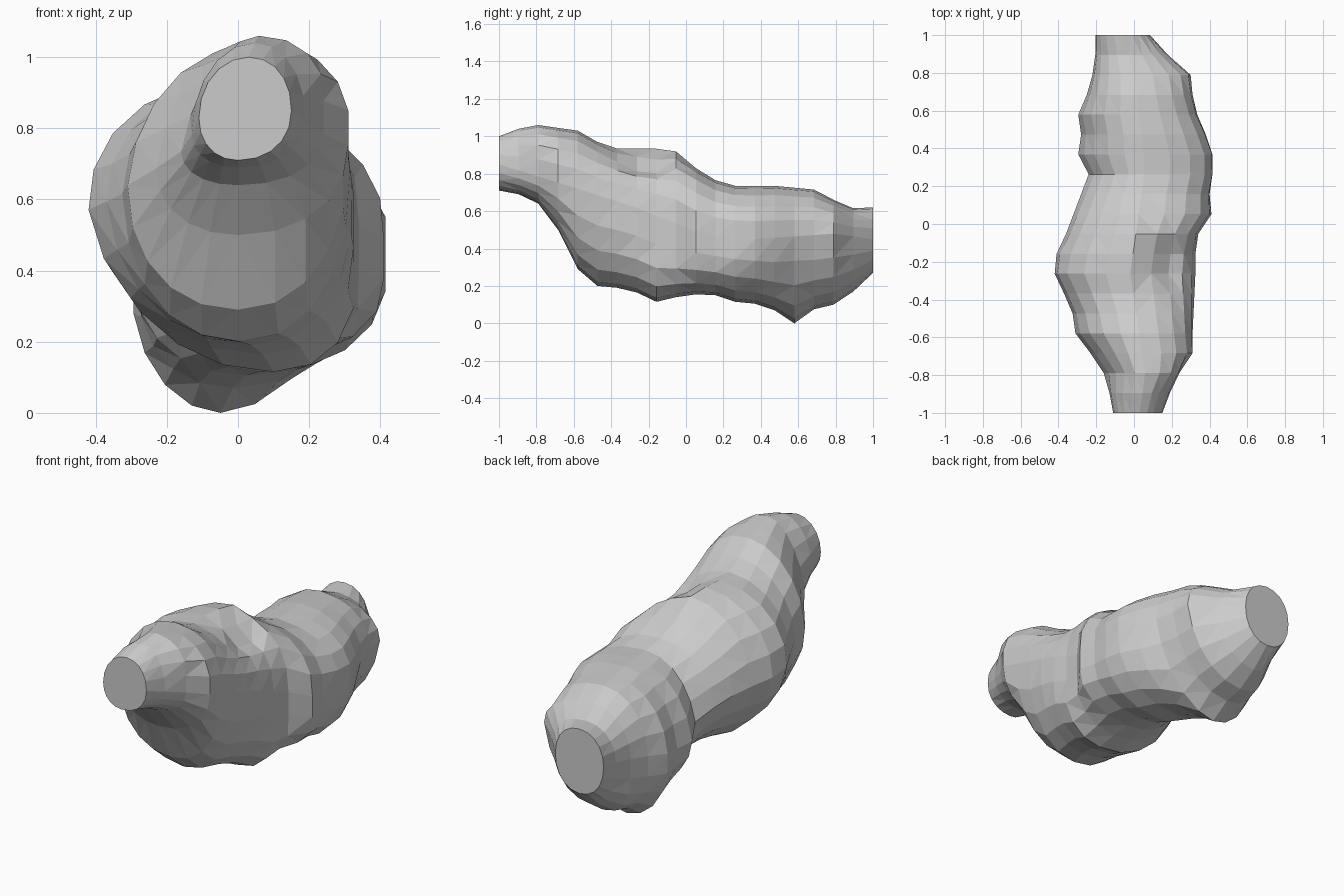
import bpy, bmesh, math

if "Cube" in bpy.data.objects:
    bpy.data.objects.remove(bpy.data.objects["Cube"])

# Outline of the body at 20 evenly spaced stations from front (y=-1) to back (y=1)
TOP = [1.00, 1.04, 1.06, 1.045, 1.03, .97, .935, .935, .935, .92,
       .83, .765, .735, .735, .735, .725, .715, .66, .615, .62]
BOTTOM = [.71, .69, .64, .50, .29, .20, .19, .165, .115, .14,
          .155, .15, .115, .105, .07, .0, .075, .10, .17, .27]
LEFT = [-.11, -.13, -.16, -.23, -.31, -.325, -.37, -.42, -.41, -.36,
        -.32, -.28, -.24, -.295, -.28, -.295, -.25, -.22, -.205, -.205]
RIGHT = [.15, .19, .24, .31, .31, .315, .32, .325, .325, .34,
         .41, .40, .415, .415, .38, .335, .31, .30, .18, .085]

# Where each extreme sits: (y, value) control points
LEFT_Z = [(-1, .83), (-.58, .64), (-.26, .57), (.1, .5), (.4, .36), (.8, .42), (1, .45)]
RIGHT_Z = [(-1, .85), (-.58, .72), (-.26, .62), (.1, .47), (.37, .45), (.8, .48), (1, .45)]
TOP_X = [(-1, .03), (-.8, .06), (-.26, -.02), (.3, .06), (.8, 0), (1, -.06)]
BOTTOM_X = [(-1, .0), (-.5, .0), (-.16, .1), (.2, .08), (.58, -.05), (1, -.06)]
SEGMENTS = 20


def lookup(points, y):
    for (y0, a), (y1, b) in zip(points, points[1:]):
        if y <= y1 + 1e-6:
            return a + (b - a) * (y - y0) / (y1 - y0)
    return points[-1][1]


def soft(v, power):
    return math.copysign(abs(v) ** (2 / power), v)


def section(i):
    """Lopsided rounded outline through the four extremes of one station."""
    y = -1 + 2 * i / 19
    ring = []
    for k in range(SEGMENTS):
        a = 2 * math.pi * k / SEGMENTS
        c, s = math.cos(a), math.sin(a)
        upper, right = s >= 0, c >= 0
        # sloping front left shoulder and a pointed keel under the back half
        power = 2.15
        if upper and not right and y < .1:
            power = 2.02
        elif not upper and .5 < y < .65:
            power = 1.85
        c, s = soft(c, power), soft(s, power)
        cx = lookup(TOP_X if upper else BOTTOM_X, y)
        cz = lookup(RIGHT_Z if right else LEFT_Z, y)
        # sheared in the middle, quarter ellipses at the ends
        lean = abs(s) if abs(y) < .8 else 1 - abs(c)
        x = cx * lean + (RIGHT[i] if right else -LEFT[i]) * c
        x = max(LEFT[i], min(RIGHT[i], x))
        z = cz + ((TOP[i] - cz) if upper else (cz - BOTTOM[i])) * s
        # dent right of the top ridge
        if upper:
            z -= .08 * math.exp(-((x - .17) / .09) ** 2 - ((y + .2) / .15) ** 2)
        ring.append((x, y, z))
    return ring


# Body: lofted skin with flat end caps
bm = bmesh.new()
rings = [[bm.verts.new(p) for p in section(i)] for i in range(20)]
for r0, r1 in zip(rings, rings[1:]):
    for k in range(SEGMENTS):
        n = (k + 1) % SEGMENTS
        bm.faces.new((r0[k], r0[n], r1[n], r1[k]))
bm.faces.new(rings[0])
bm.faces.new(rings[-1])
bmesh.ops.recalc_face_normals(bm, faces=bm.faces)
bmesh.ops.triangulate(bm, faces=[f for f in bm.faces if len(f.verts) == 4])

mesh = bpy.data.meshes.new("body")
bm.to_mesh(mesh)
bm.free()
body = bpy.data.objects.new("body", mesh)
bpy.context.collection.objects.link(body)
